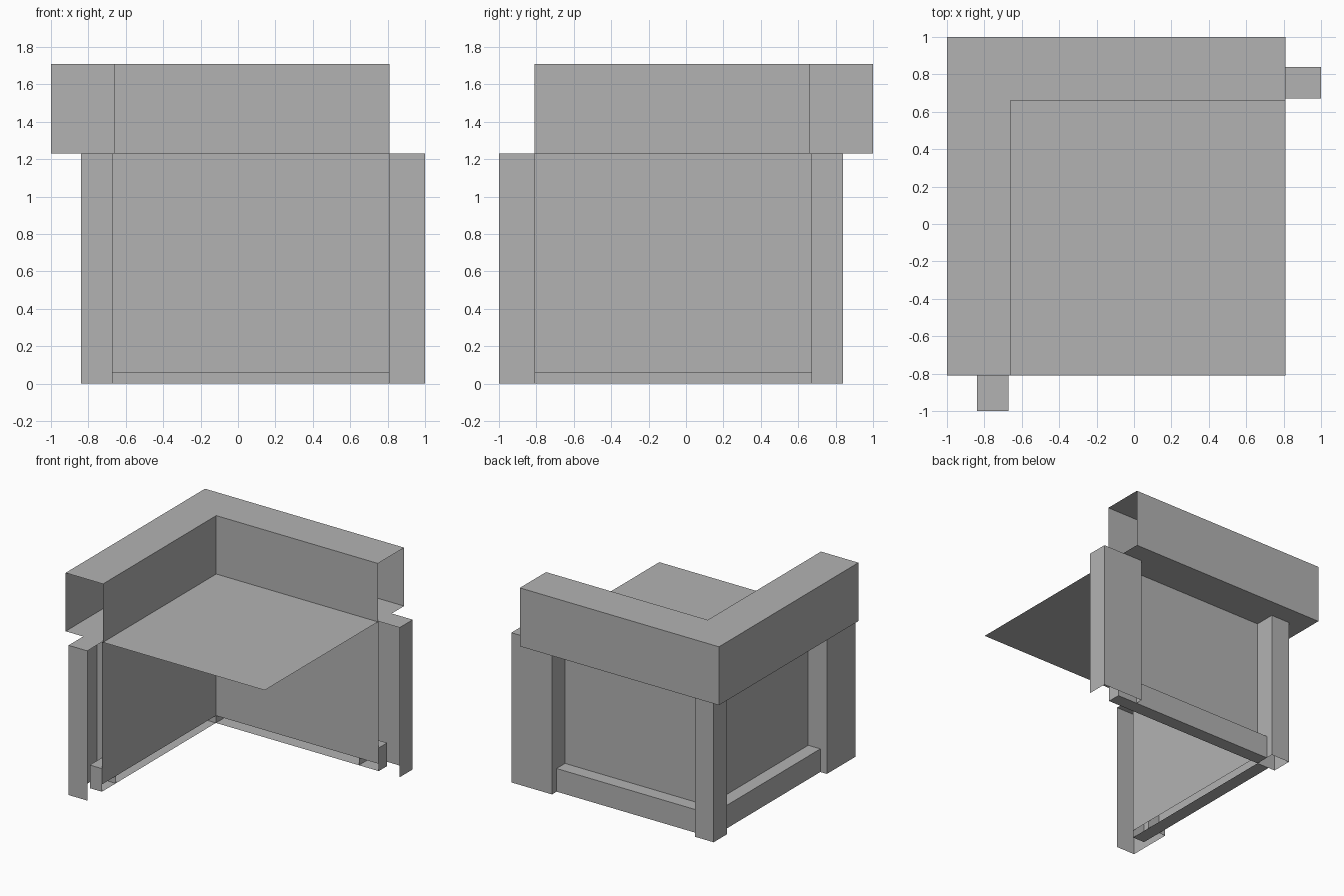
import bpy, bmesh
from mathutils import Vector

cube = bpy.data.objects.get("Cube")
if cube:
    bpy.data.objects.remove(cube, do_unlink=True)

# One plain grey for everything
grey = bpy.data.materials.new("plain_grey")
grey.use_nodes = True
colour = (0.45, 0.45, 0.45, 1)
grey.diffuse_color = colour
grey.node_tree.nodes["Principled BSDF"].inputs["Base Color"].default_value = colour

# Shared levels and edges
TOP, MID = 1.71, 1.23
OUT, INNER = 1.0, 0.66      # back rest cushion
POST_OUT, POST_IN = 0.84, 0.67
END = 0.81                  # open end of each wing

AXES = {"-x": (-1, 0, 0), "+x": (1, 0, 0), "-y": (0, -1, 0),
        "+y": (0, 1, 0), "-z": (0, 0, -1), "+z": (0, 0, 1)}


def finish(name, bm, open_sides=()):
    """Drop the faces that point along the open sides and add the object."""
    bm.normal_update()
    dirs = [Vector(d) for d in open_sides]
    gone = [f for f in bm.faces if any(f.normal.dot(d) > 0.9 for d in dirs)]
    bmesh.ops.delete(bm, geom=gone, context="FACES")
    mesh = bpy.data.meshes.new(name)
    bm.to_mesh(mesh)
    bm.free()
    mesh.materials.append(grey)
    ob = bpy.data.objects.new(name, mesh)
    bpy.context.collection.objects.link(ob)
    return ob


def box(name, lo, hi, open_sides=()):
    bm = bmesh.new()
    bmesh.ops.create_cube(bm, size=1)
    for v in bm.verts:
        v.co = [lo[i] if v.co[i] < 0 else hi[i] for i in range(3)]
    finish(name, bm, [AXES[s] for s in open_sides])


def sheet(name, corners):
    bm = bmesh.new()
    bm.faces.new([bm.verts.new(c) for c in corners])
    finish(name, bm)


# Mirror across the diagonal: turns a side wing part into a back wing part
SWAP = {"-x": "+y", "+x": "-y", "-y": "+x", "+y": "-x", "-z": "-z", "+z": "+z"}


def wing_boxes(part, lo, hi, open_sides):
    box("side_" + part, lo, hi, open_sides)
    box("back_" + part, (-hi[1], -hi[0], lo[2]), (-lo[1], -lo[0], hi[2]),
        [SWAP[s] for s in open_sides])


# L-shaped hollow back rest, open at both ends
outline = [(-OUT, -END), (-INNER, -END), (-INNER, INNER),
           (END, INNER), (END, OUT), (-OUT, OUT)]
bm = bmesh.new()
base = bm.faces.new([bm.verts.new((x, y, MID)) for x, y in outline])
ext = bmesh.ops.extrude_face_region(bm, geom=[base], use_keep_orig=True)
for v in ext["geom"]:
    if isinstance(v, bmesh.types.BMVert):
        v.co.z = TOP
bmesh.ops.recalc_face_normals(bm, faces=bm.faces)
bm.normal_update()
ends = [f for f in bm.faces
        if all(abs(v.co.y + END) < 1e-4 for v in f.verts)
        or all(abs(v.co.x - END) < 1e-4 for v in f.verts)]
bmesh.ops.delete(bm, geom=ends, context="FACES")
finish("back_rest", bm)

# Seat sheet
sheet("seat", [(-INNER, -END, MID), (END, -END, MID),
               (END, INNER, MID), (-INNER, INNER, MID)])

# Wall panels
LOW = 0.06
sheet("side_panel", [(-POST_IN, -END, LOW), (-POST_IN, POST_IN, LOW),
                     (-POST_IN, POST_IN, MID), (-POST_IN, -END, MID)])
sheet("back_panel", [(-POST_IN, POST_IN, LOW), (END, POST_IN, LOW),
                     (END, POST_IN, MID), (-POST_IN, POST_IN, MID)])

# Corner post and the two wide end posts, hollow from below
box("corner_post", (-POST_OUT, POST_IN, 0), (-POST_IN, POST_OUT, MID), ["-z"])
wing_boxes("end_post", (-POST_OUT, -OUT, 0), (-POST_IN, -0.63, MID), ["+x", "-z"])

# Bottom rails, open towards the inside
wing_boxes("rail", (-0.78, -END, 0), (-POST_IN, POST_IN, 0.19), ["+x", "+y"])
